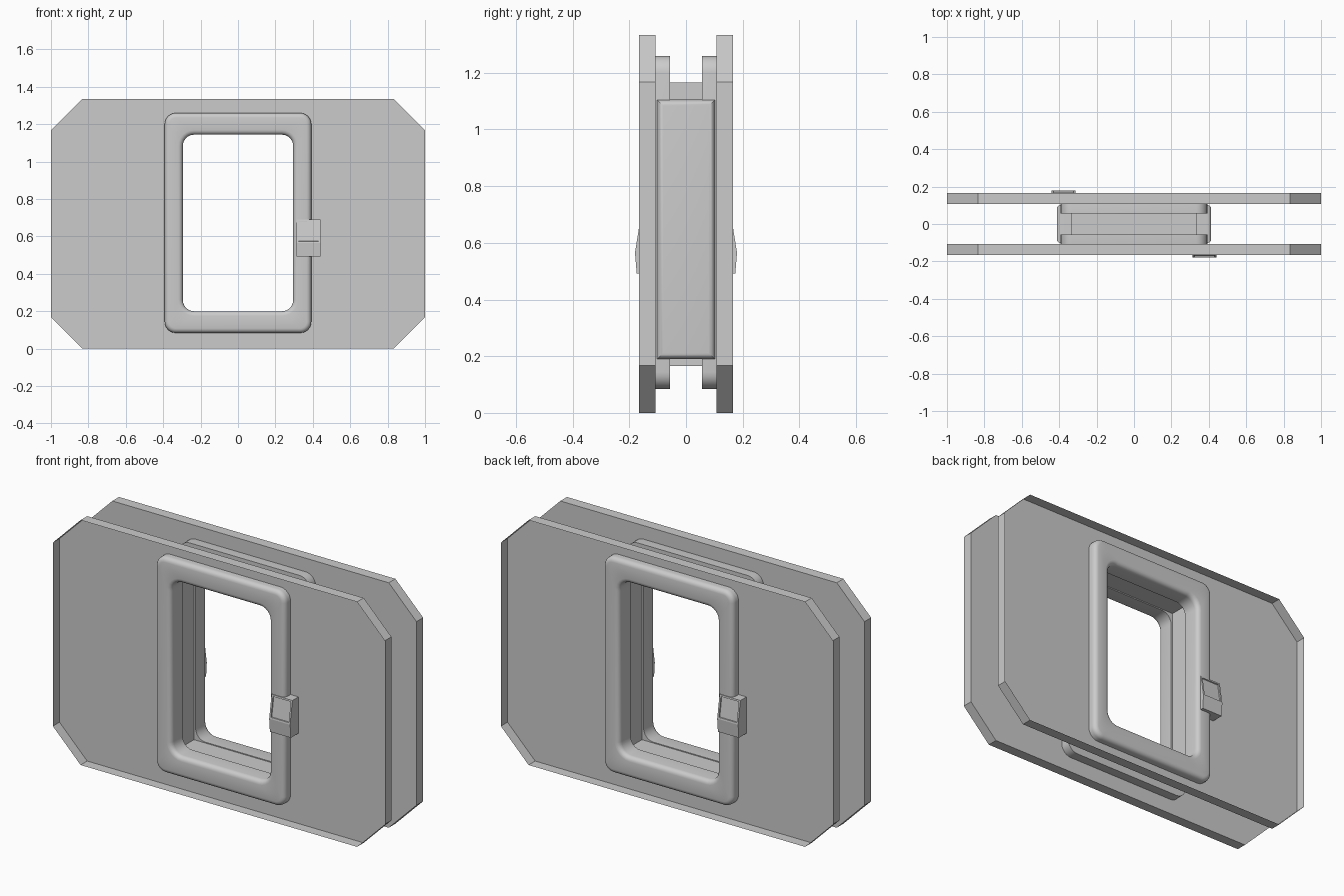
import bpy, bmesh
from math import sin, cos, pi
from mathutils import Vector

cube = bpy.data.objects.get("Cube")
if cube:
    bpy.data.objects.remove(cube)

grey = bpy.data.materials.new("light grey")
grey.use_nodes = True
grey.diffuse_color = (0.6, 0.6, 0.6, 1)
grey.node_tree.nodes["Principled BSDF"].inputs["Base Color"].default_value = (0.6, 0.6, 0.6, 1)


def finish(name, bm, smooth=False):
    bmesh.ops.recalc_face_normals(bm, faces=bm.faces)
    mesh = bpy.data.meshes.new(name)
    bm.to_mesh(mesh)
    bm.free()
    mesh.materials.append(grey)
    ob = bpy.data.objects.new(name, mesh)
    bpy.context.collection.objects.link(ob)
    if smooth:
        bpy.ops.object.select_all(action='DESELECT')
        ob.select_set(True)
        bpy.context.view_layer.objects.active = ob
        bpy.ops.object.shade_smooth_by_angle(angle=0.6)
    return ob


def opposite(ob, name):
    """Copy turned half a circle about the vertical axis."""
    copy = ob.copy()
    copy.name = name
    copy.rotation_euler.z = pi
    bpy.context.collection.objects.link(copy)


def rounded_rect(bm, w, h, r, y, zc, steps):
    """Loop in the xz plane with half sizes w, h and corner radius r."""
    loop = []
    for q, (sx, sz) in enumerate([(1, 1), (-1, 1), (-1, -1), (1, -1)]):
        for i in range(steps + 1):
            a = (q + i / steps) * pi / 2
            loop.append(bm.verts.new((sx * (w - r) + r * cos(a), y,
                                      zc + sz * (h - r) + r * sin(a))))
    return loop


def bridge(bm, a, b):
    for i in range(len(a)):
        j = (i + 1) % len(a)
        bm.faces.new((a[i], a[j], b[j], b[i]))


def box(bm, x0, x1, y0, y1, z0, z1):
    vs = bmesh.ops.create_cube(bm, size=1)["verts"]
    for v in vs:
        v.co = Vector((x0 if v.co.x < 0 else x1, y0 if v.co.y < 0 else y1,
                       z0 if v.co.z < 0 else z1))


# Eight-sided wall plate: sheet with a doorway and a rim open to the outside
bm = bmesh.new()
ZC = 0.667
rings = [rounded_rect(bm, 1, ZC, 0.167, y, ZC, 1) for y in (-0.165, -0.108)]
rings.append(rounded_rect(bm, 0.34, 0.53, 0.05, -0.108, 0.672, 1))
for a, b in zip(rings, rings[1:]):
    bridge(bm, a, b)
plate = finish("front_wall_plate", bm)
opposite(plate, "back_wall_plate")

# Door frame: rounded section swept around the opening
bm = bmesh.new()
OUT, INN, FRONT, BEV = (0.392, 0.588), (0.295, 0.472), -0.156, 0.025
section = [(0, True, -0.056)]
arc = [k * pi / 8 for k in range(5)]
section += [(BEV * (1 - cos(a)), True, FRONT + BEV * (1 - sin(a))) for a in arc]
section += [(BEV * (1 - cos(a)), False, FRONT + BEV * (1 - sin(a))) for a in reversed(arc)]
section.append((0, False, -0.056))
rings = []
for d, outer, y in section:
    w, h = OUT if outer else INN
    e = -d if outer else d
    rings.append(rounded_rect(bm, w + e, h + e, 0.06 + e, y, 0.672, 6))
for a, b in zip(rings, rings[1:] + rings[:1]):
    bridge(bm, a, b)
frame = finish("front_door_frame", bm, True)
opposite(frame, "back_door_frame")

# Square lining that joins the two frames
bm = bmesh.new()
for s in (-1, 1):
    box(bm, s * 0.305, s * 0.335, -0.058, 0.058, 0.165, 1.165)
for z0, z1 in ((0.165, 0.195), (1.15, 1.165)):
    box(bm, -0.305, 0.305, -0.058, 0.058, z0, z1)
finish("passage_lining", bm)

# Side posts with rounded outer edges
bm = bmesh.new()
box(bm, 0.32, 0.413, -0.102, 0.102, 0.19, 1.105)
edges = [e for e in bm.edges if all(v.co.x > 0.4 for v in e.verts)]
bmesh.ops.bevel(bm, geom=edges, offset=0.022, segments=5, profile=0.5, affect='EDGES')
post = finish("left_side_post", bm, True)
opposite(post, "right_side_post")

# Control box: wedge profile with a recessed screen on the slope
bm = bmesh.new()
profile = [(-0.108, 0.492), (-0.174, 0.492), (-0.18, 0.565), (-0.16, 0.69), (-0.108, 0.69)]
ends = [[bm.verts.new((x, y, z)) for y, z in profile] for x in (0.314, 0.44)]
bridge(bm, *ends)
for loop in ends:
    bm.faces.new(loop)
bm.normal_update()
bmesh.ops.recalc_face_normals(bm, faces=bm.faces)
slope = max((f for f in bm.faces if f.normal.y < -0.9), key=lambda f: f.calc_center_median().z)
bmesh.ops.inset_individual(bm, faces=[slope], thickness=0.013)
bmesh.ops.inset_individual(bm, faces=[slope], thickness=0.002, depth=-0.006)
panel = finish("front_control_box", bm)
opposite(panel, "back_control_box")
